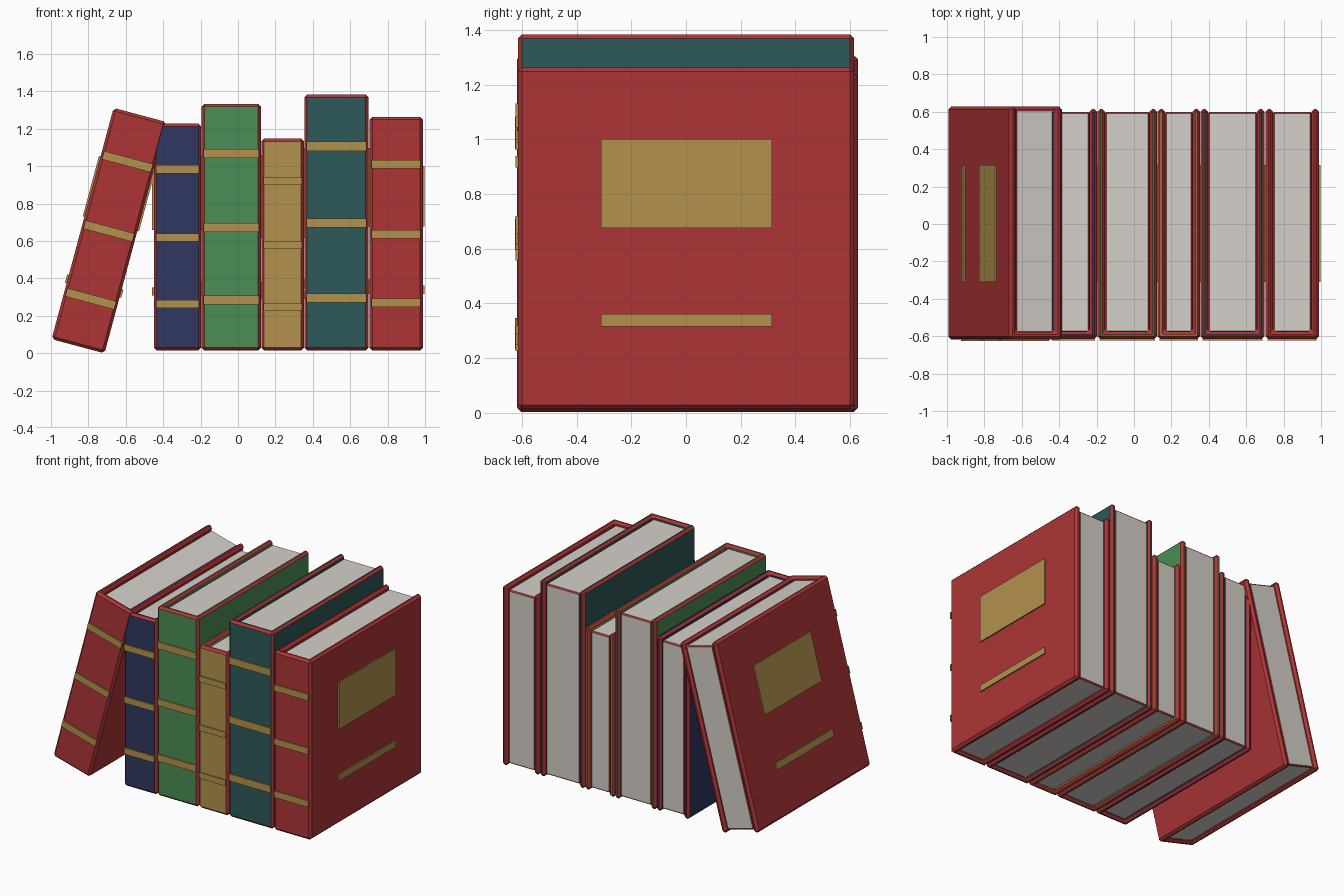
import bpy, bmesh, math
from mathutils import Matrix, Vector

cube = bpy.data.objects.get("Cube")
if cube:
    bpy.data.objects.remove(cube, do_unlink=True)


def material(name, rgb):
    m = bpy.data.materials.new(name)
    m.use_nodes = True
    m.diffuse_color = (*rgb, 1)
    m.node_tree.nodes["Principled BSDF"].inputs["Base Color"].default_value = (*rgb, 1)
    return m


RED = material("red", (0.42, 0.036, 0.037))
NAVY = material("navy", (0.028, 0.038, 0.12))
GREEN = material("green", (0.07, 0.27, 0.09))
GOLD = material("gold", (0.45, 0.29, 0.075))
TEAL = material("teal", (0.026, 0.1, 0.1))
PAPER = material("paper", (0.66, 0.63, 0.59))

BOARD = 0.04    # cover thickness
CHAMFER = 0.015
PLATE = 0.009   # gilded plate thickness


def add_object(name, bm, mats, place, bevel=0):
    """Turn a bmesh into a placed object, optionally with red chamfered edges."""
    bmesh.ops.recalc_face_normals(bm, faces=bm.faces)
    mesh = bpy.data.meshes.new(name)
    bm.to_mesh(mesh)
    bm.free()
    for m in mats:
        mesh.materials.append(m)
    ob = bpy.data.objects.new(name, mesh)
    ob.matrix_world = place
    bpy.context.collection.objects.link(ob)
    if bevel:
        mod = ob.modifiers.new("trim", "BEVEL")
        mod.width = bevel
        mod.segments = 1
        mod.material = 1
    return ob


def add_box(bm, lo, hi):
    lo, hi = Vector(lo), Vector(hi)
    mat = Matrix.Translation((lo + hi) / 2) @ Matrix.Diagonal((*(hi - lo), 1))
    bmesh.ops.create_cube(bm, size=1, matrix=mat)


def book(name, color, width, height, front, back, place):
    w = width / 2
    inner = w - BOARD

    # Cover: a U-shaped outline pulled up, with red chamfers
    bm = bmesh.new()
    half = [(w, front), (w, back), (inner, back), (inner, front + BOARD)]
    outline = half + [(-x, y) for x, y in reversed(half)]
    face = bm.faces.new([bm.verts.new((x, y, 0)) for x, y in outline])
    up = bmesh.ops.extrude_face_region(bm, geom=[face])["geom"]
    bmesh.ops.translate(bm, vec=(0, 0, height),
                        verts=[v for v in up if isinstance(v, bmesh.types.BMVert)])
    add_object(name + "_cover", bm, [color, RED], place, CHAMFER)

    # Page block, edged in red
    bm = bmesh.new()
    add_box(bm, (-inner, front + BOARD - 0.005, 0.018),
            (inner, back - 0.015, height - 0.025))
    add_object(name + "_pages", bm, [PAPER, RED], place, 0.008)

    # Raised bands across the spine
    bm = bmesh.new()
    for level in (0.205, 0.498, 0.798):
        z, h = level * height, 0.018 * height
        add_box(bm, (-w + 0.011, front - PLATE, z - h),
                (w - 0.011, front + 0.001, z + h))
    add_object(name + "_spine_bands", bm, [GOLD], place)

    # Title panel and lower bar on both sides
    bm = bmesh.new()
    for side in (-1, 1):
        for low, high in ((0.242, 0.278), (0.53, 0.79)):
            xs = sorted((side * (w - 0.001), side * (w + PLATE)))
            add_box(bm, (xs[0], -0.31, low * height), (xs[1], 0.315, high * height))
    add_object(name + "_side_panels", bm, [GOLD], place)


# Upright books: name, colour, left, right, top
BASE = 0.014
for name, color, left, right, top in (
        ("navy_book", NAVY, -0.45, -0.197, 1.228),
        ("green_book", GREEN, -0.195, 0.123, 1.333),
        ("gold_book", GOLD, 0.125, 0.353, 1.147),
        ("teal_book", TEAL, 0.355, 0.698, 1.383),
        ("red_book", RED, 0.703, 0.988, 1.263)):
    book(name, color, right - left, top - BASE, -0.615, 0.615,
         Matrix.Translation(((left + right) / 2, 0, BASE)))

# Leaning book
lean = Matrix.Translation((-0.855, 0, 0.037)) @ Matrix.Rotation(math.radians(15), 4, "Y")
book("leaning_book", RED, 0.293, 1.28, -0.617, 0.628, lean)
